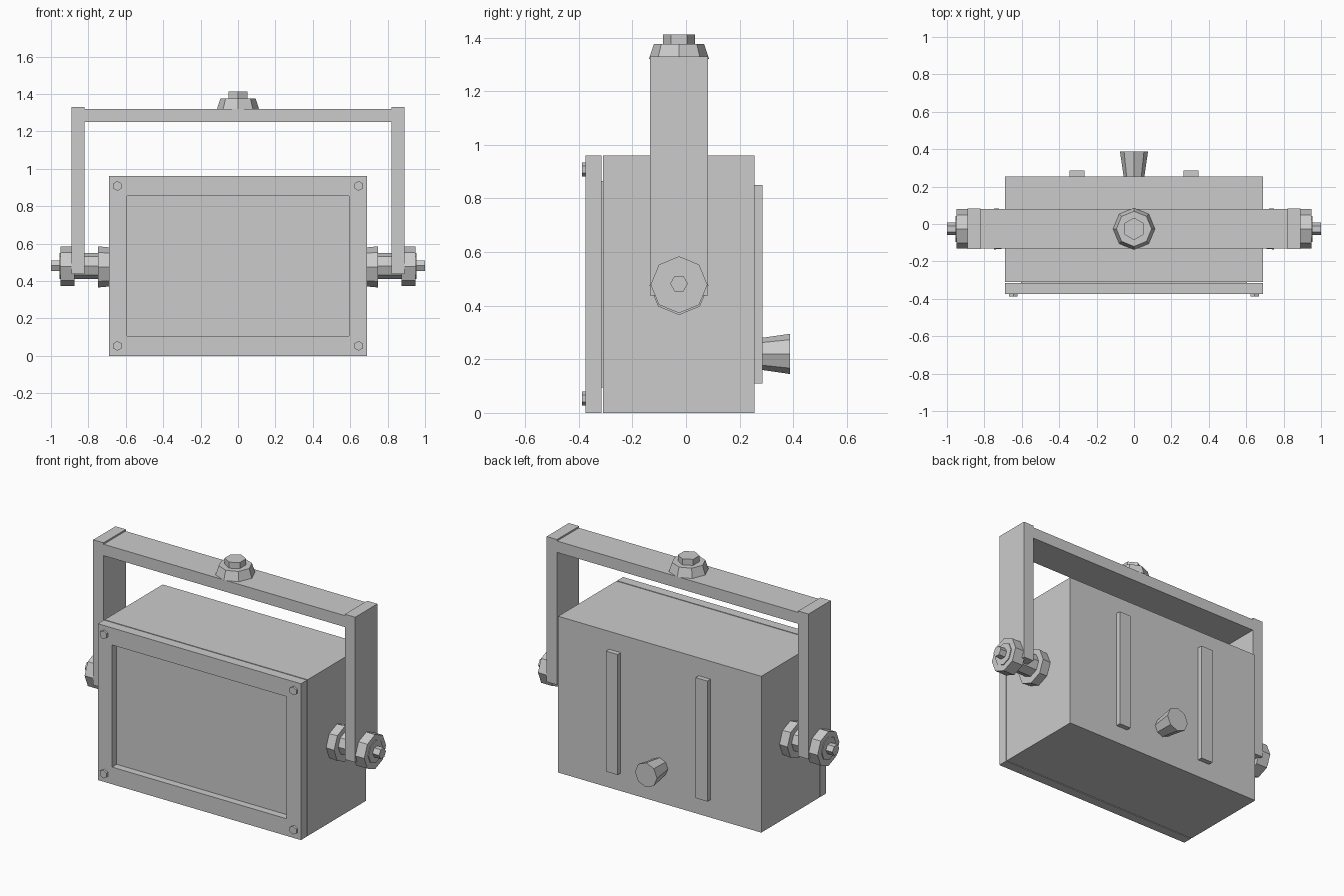
import bpy, bmesh
from math import pi
from mathutils import Matrix, Vector

if "Cube" in bpy.data.objects:
    bpy.data.objects.remove(bpy.data.objects["Cube"])

PY, PZ = -0.026, 0.475   # pivot axis of the bracket


def finish(name, bm):
    bmesh.ops.recalc_face_normals(bm, faces=bm.faces)
    me = bpy.data.meshes.new(name)
    bm.to_mesh(me)
    bm.free()
    ob = bpy.data.objects.new(name, me)
    bpy.context.collection.objects.link(ob)
    return ob


def box(name, x, y, z):
    bm = bmesh.new()
    bmesh.ops.create_cube(bm, size=1)
    for v in bm.verts:
        v.co = Vector([lo + (c + 0.5) * (hi - lo)
                       for c, (lo, hi) in zip(v.co, (x, y, z))])
    return finish(name, bm)


def drum(name, sides, start, direction, length, r1, r2=None):
    """Low-sided cylinder or cone from start, along a signed axis."""
    bm = bmesh.new()
    bmesh.ops.create_cone(bm, cap_ends=True, segments=sides, radius1=r1,
                          radius2=r1 if r2 is None else r2, depth=length)
    d = Vector(direction)
    if abs(d.x) > 0:
        rot = Matrix.Rotation(pi / 2 * d.x, 4, 'Y')
    elif abs(d.y) > 0:
        rot = Matrix.Rotation(-pi / 2 * d.y, 4, 'X')
    else:
        rot = Matrix.Identity(4)
    bm.transform(Matrix.Translation(Vector(start) + d * length / 2) @ rot)
    return finish(name, bm)


def frame(name, outer, inner, y0, y1):
    """Rectangular ring, outer and inner given as (half width, z low, z high)."""
    bm = bmesh.new()
    loops = []
    for (w, lo, hi), y in ((outer, y0), (inner, y0), (inner, y1), (outer, y1)):
        loops.append([bm.verts.new((x, y, z))
                      for x, z in ((-w, lo), (w, lo), (w, hi), (-w, hi))])
    for a, b in zip(loops, loops[1:] + loops[:1]):
        for i in range(4):
            j = (i + 1) % 4
            bm.faces.new((a[i], a[j], b[j], b[i]))
    return finish(name, bm)


# Lamp housing, glass and front frame
box("housing", (-0.69, 0.69), (-0.31, 0.255), (0, 0.96))
box("glass_panel", (-0.605, 0.605), (-0.33, -0.305), (0.095, 0.865))
frame("front_frame", (0.69, 0, 0.96), (0.593, 0.105, 0.855), -0.375, -0.316)

# Carrying bracket crossbar with its top mount
box("bracket_bar", (-0.825, 0.825), (-0.132, 0.08), (1.25, 1.32))
drum("mount_collar", 8, (0, PY, 1.32), (0, 0, 1), 0.055, 0.112, 0.094)
drum("mount_bolt", 6, (0, PY, 1.37), (0, 0, 1), 0.042, 0.06)

# Cable gland on the back
drum("cable_gland", 8, (0, 0.25, 0.22), (0, 1, 0), 0.138, 0.055, 0.075)

for s, side in ((-1, "left"), (1, "right")):
    def span(a, b):
        return tuple(sorted((s * a, s * b)))

    # Bracket arm and back rib
    box(side + "_bracket_arm", span(0.82, 0.89), (-0.134, 0.082), (0.438, 1.33))
    box(side + "_back_rib", span(0.265, 0.345), (0.25, 0.285), (0.11, 0.85))

    # Pivot: inner flange, shaft, outer knob, bolt tip
    d = (s, 0, 0)
    drum(side + "_pivot_flange", 8, (s * 0.685, PY, PZ), d, 0.063, 0.104, 0.11)
    drum(side + "_pivot_shaft", 8, (s * 0.74, PY, PZ + 0.005), d, 0.215, 0.07)
    drum(side + "_pivot_knob", 8, (s * 0.873, PY, PZ + 0.003), d, 0.077, 0.106)
    drum(side + "_pivot_bolt", 6, (s * 0.95, PY, PZ + 0.007), d, 0.05, 0.033)

    # Frame corner bolts
    for z, level in ((0.053, "lower"), (0.908, "upper")):
        drum(f"{side}_{level}_frame_bolt", 6, (s * 0.645, -0.37, z),
             (0, -1, 0), 0.018, 0.026)
